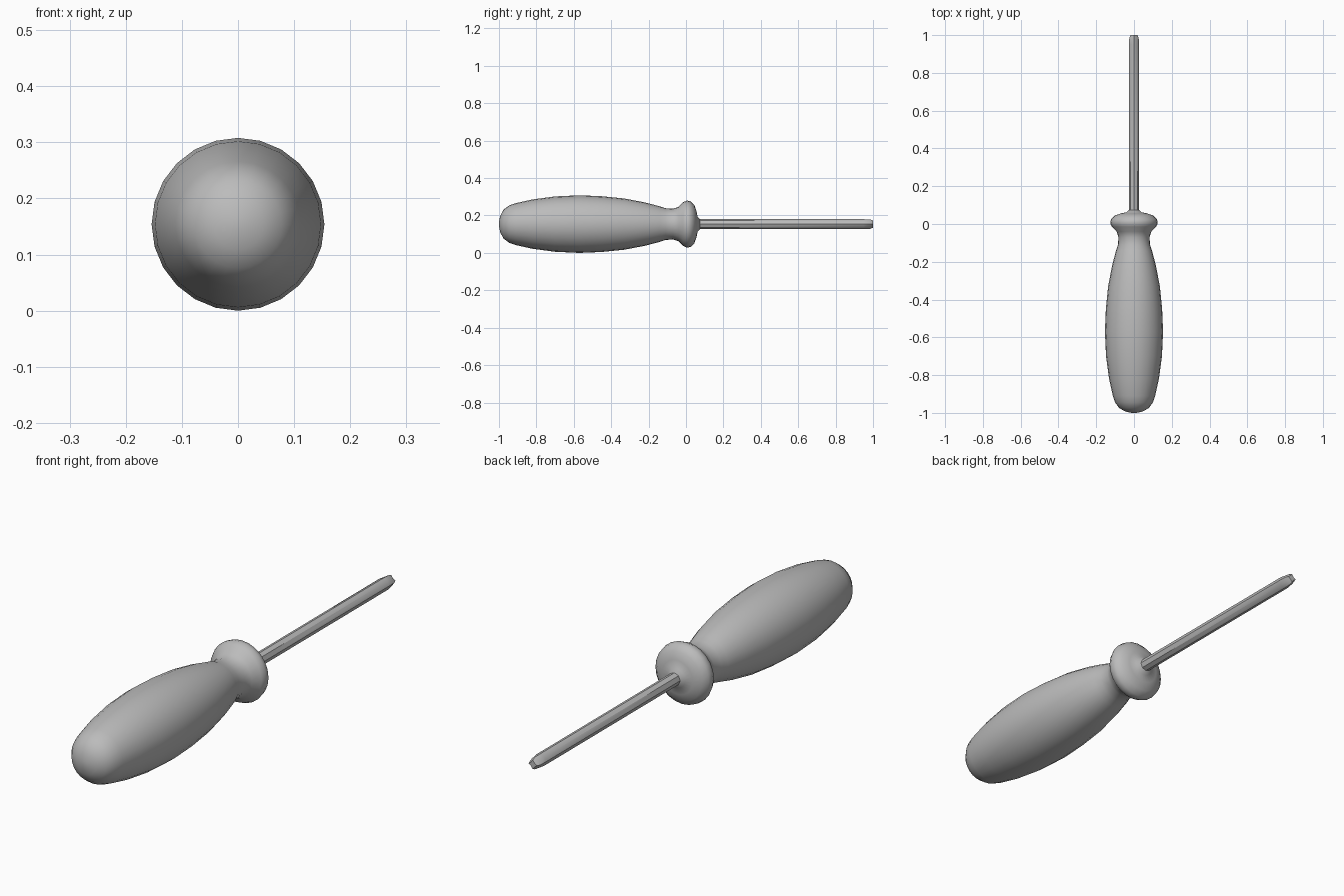
import bpy, bmesh, math

if "Cube" in bpy.data.objects:
    bpy.data.objects.remove(bpy.data.objects["Cube"], do_unlink=True)

AXIS_Z = 0.154

grey = bpy.data.materials.new("plain grey")
grey.use_nodes = True
grey.diffuse_color = (0.5, 0.5, 0.5, 1)
bsdf = grey.node_tree.nodes["Principled BSDF"]
bsdf.inputs["Base Color"].default_value = (0.5, 0.5, 0.5, 1)
bsdf.inputs["Roughness"].default_value = 0.6


def lathe(name, profile, sides, angle, phase=0.0, flute=None):
    """Turn (y, radius) points around the long axis; flute = {ring: factor} pulls in every other point."""
    flute = flute or {}
    bm = bmesh.new()
    rings = []
    for n, (y, r) in enumerate(profile):
        ring = []
        for i in range(sides):
            a = phase + 2 * math.pi * i / sides
            rad = r * (flute.get(n, 1.0) if i % 2 else 1.0)
            ring.append(bm.verts.new((rad * math.cos(a), y, rad * math.sin(a) + AXIS_Z)))
        rings.append(ring)
    for a, b in zip(rings, rings[1:]):
        for i in range(sides):
            j = (i + 1) % sides
            bm.faces.new((a[i], a[j], b[j], b[i]))
    bm.faces.new(rings[0])
    bm.faces.new(rings[-1])
    bmesh.ops.recalc_face_normals(bm, faces=bm.faces)
    mesh = bpy.data.meshes.new(name)
    bm.to_mesh(mesh)
    bm.free()
    mesh.materials.append(grey)
    obj = bpy.data.objects.new(name, mesh)
    bpy.context.collection.objects.link(obj)
    bpy.ops.object.select_all(action="DESELECT")
    obj.select_set(True)
    bpy.context.view_layer.objects.active = obj
    bpy.ops.object.shade_smooth_by_angle(angle=math.radians(angle))
    return obj


# Swelling grip with a rounded butt, narrow neck and flared collar
lathe("handle", [
    (-1.0, 0.012), (-0.993, 0.045), (-0.975, 0.078), (-0.945, 0.1),
    (-0.91, 0.112), (-0.82, 0.132), (-0.7, 0.148), (-0.57, 0.154),
    (-0.45, 0.149), (-0.33, 0.137), (-0.22, 0.116), (-0.14, 0.095),
    (-0.11, 0.085), (-0.07, 0.082), (-0.04, 0.092), (-0.015, 0.117),
    (0.005, 0.126), (0.025, 0.122), (0.045, 0.102), (0.056, 0.07),
    (0.062, 0.04), (0.075, 0.027)], 24, 60, math.pi / 2)

# Slim shaft ending in a small fluted cross tip
lathe("shaft", [(0.05, 0.026), (0.95, 0.026), (0.985, 0.025), (1.0, 0.019)],
      8, 35, 0.0, {2: 0.85, 3: 0.6})
